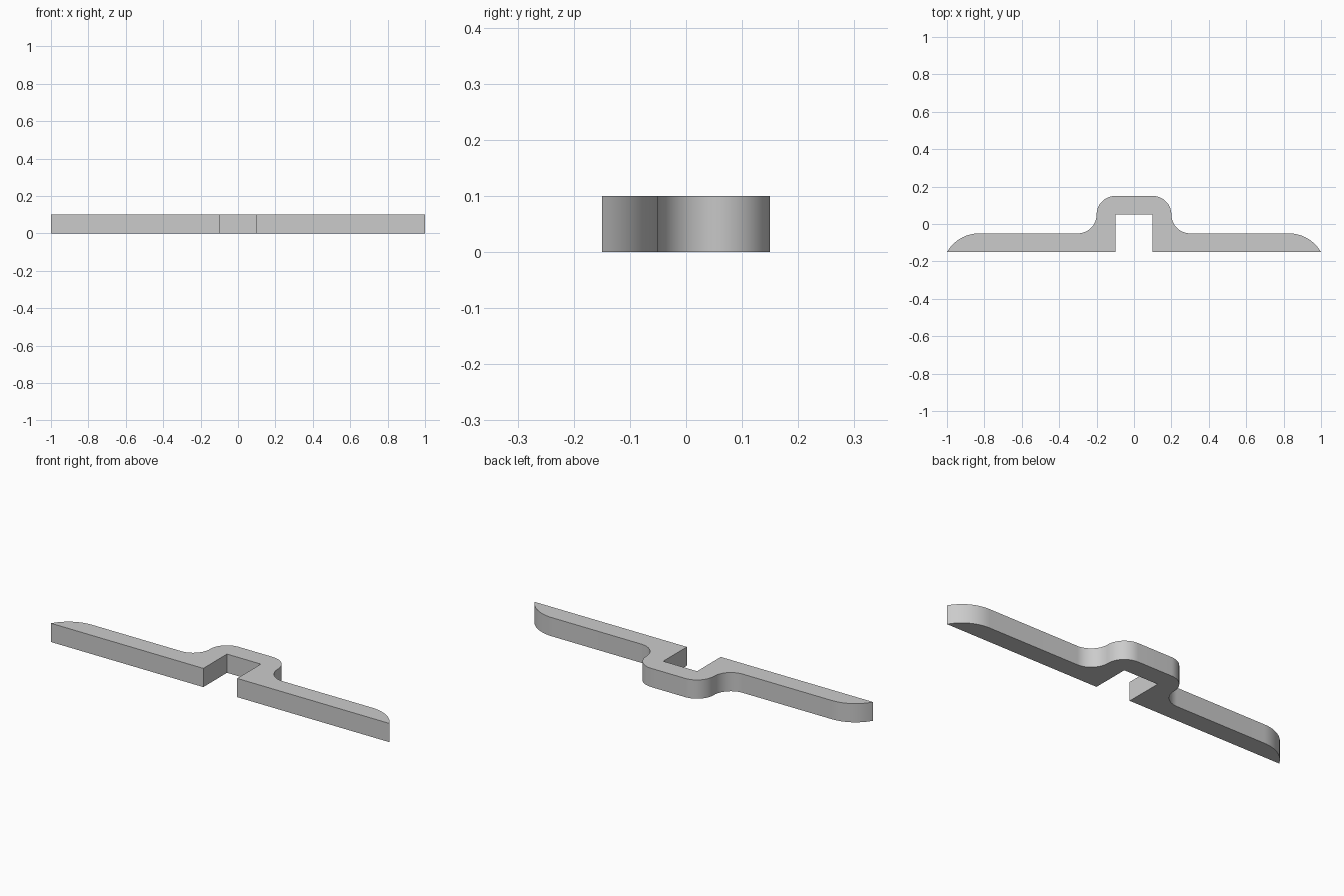
import bpy
import bmesh
from math import sin, cos, radians, sqrt

cube = bpy.data.objects.get("Cube")
if cube:
    bpy.data.objects.remove(cube, do_unlink=True)

THICK = 0.1
STEPS = 16

# Single grey finish
grey = bpy.data.materials.new("plain grey")
grey.use_nodes = True
colour = (0.6, 0.6, 0.6, 1)
grey.diffuse_color = colour
grey.node_tree.nodes["Principled BSDF"].inputs["Base Color"].default_value = colour


def arc(cx, cy, r, start, end):
    """Points along an arc, angles in degrees."""
    angles = [radians(start + (end - start) * i / STEPS) for i in range(STEPS + 1)]
    return [(cx + r * cos(a), cy + r * sin(a)) for a in angles]


# Half outline: notch, straight front, rounded tip, fillet, rounded shoulder
tip_x = 1 - sqrt(0.03)
half = [(0.1, 0.05), (0.1, -0.15)]
half += arc(tip_x, -0.25, 0.2, 30, 90)
half += arc(0.3, 0.05, 0.1, 270, 180)
half += arc(0.1, 0.05, 0.1, 0, 90)[1:]
outline = half + [(-x, y) for x, y in reversed(half)]

# Extrude the mirrored outline into a flat bracket
bm = bmesh.new()
base = bm.faces.new([bm.verts.new((x, y, 0)) for x, y in outline])
top = bmesh.ops.extrude_face_region(bm, geom=[base], use_keep_orig=True)
bmesh.ops.translate(bm, vec=(0, 0, THICK),
                    verts=[v for v in top["geom"] if isinstance(v, bmesh.types.BMVert)])
bmesh.ops.recalc_face_normals(bm, faces=bm.faces)
mesh = bpy.data.meshes.new("bracket")
bm.to_mesh(mesh)
bm.free()
mesh.materials.append(grey)

bracket = bpy.data.objects.new("bracket", mesh)
bpy.context.collection.objects.link(bracket)
bpy.context.view_layer.objects.active = bracket
bracket.select_set(True)
bpy.ops.object.shade_smooth_by_angle(angle=radians(25))
